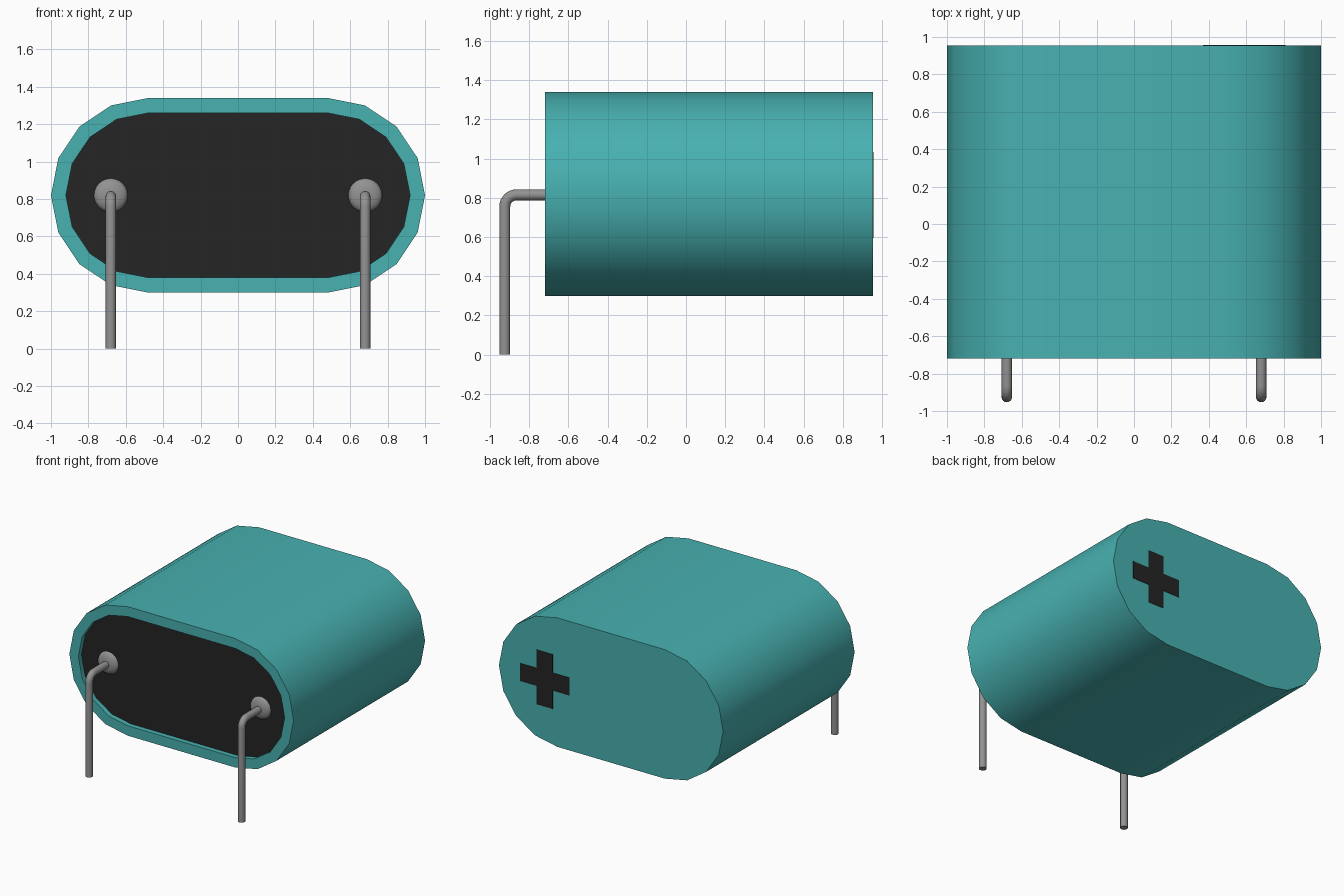
import bpy, bmesh
from math import pi, sin, cos, radians
from mathutils import Matrix, Vector

if "Cube" in bpy.data.objects:
    bpy.data.objects.remove(bpy.data.objects["Cube"])

CENTRE_Z, HALF_FLAT = 0.82, 0.48
FRONT, BACK, RECESS = -0.72, 0.955, 0.04
PIN_X = 0.68


def material(name, colour):
    mat = bpy.data.materials.new(name)
    mat.use_nodes = True
    mat.diffuse_color = (*colour, 1)
    mat.node_tree.nodes["Principled BSDF"].inputs["Base Color"].default_value = (*colour, 1)
    return mat


teal = material("teal sleeve", (0.065, 0.44, 0.44))
black = material("black", (0.018, 0.018, 0.018))
metal = material("grey metal", (0.29, 0.29, 0.29))


def finish(name, bm, mats, smooth=True):
    mesh = bpy.data.meshes.new(name)
    bmesh.ops.recalc_face_normals(bm, faces=bm.faces)
    bm.to_mesh(mesh)
    bm.free()
    obj = bpy.data.objects.new(name, mesh)
    bpy.context.collection.objects.link(obj)
    for mat in mats:
        mesh.materials.append(mat)
    if smooth:
        bpy.ops.object.select_all(action="DESELECT")
        obj.select_set(True)
        bpy.context.view_layer.objects.active = obj
        bpy.ops.object.shade_smooth_by_angle(angle=radians(35))
    return obj


def stadium(bm, radius, y, steps=8):
    """Ring of vertices: two half circles joined by flat top and bottom."""
    ring = []
    for side in (1, -1):
        for i in range(steps + 1):
            a = -pi / 2 + pi * i / steps
            ring.append(bm.verts.new((side * (HALF_FLAT + radius * cos(a)), y,
                                      CENTRE_Z + side * radius * sin(a))))
    return ring


def bridge(bm, a, b):
    n = len(a)
    for i in range(n):
        bm.faces.new((a[i], a[(i + 1) % n], b[(i + 1) % n], b[i]))


# Can: outer wall, front rim, recess wall and black sealing panel
bm = bmesh.new()
rings = [stadium(bm, 0.52, BACK), stadium(bm, 0.52, FRONT),
         stadium(bm, 0.44, FRONT), stadium(bm, 0.44, FRONT + RECESS)]
for first, second in zip(rings, rings[1:]):
    bridge(bm, first, second)
bm.faces.new(rings[0])
panel = bm.faces.new(rings[-1])
panel.material_index = 1
finish("can", bm, [teal, black])

# Plus mark on the back: thin plate extruded from a cross outline
bm = bmesh.new()
arm, half = 0.22, 0.072
corner = [(half, half), (half, arm), (-half, arm)]
outline = []
for turn in range(4):
    rot = Matrix.Rotation(turn * pi / 2, 2)
    outline += [rot @ Vector(p) for p in corner[:2]] + [rot @ Vector(corner[2])]
face = bm.faces.new([bm.verts.new((0.59 + p.x, BACK - 0.001, CENTRE_Z - 0.005 + p.y))
                     for p in outline])
extruded = bmesh.ops.extrude_face_region(bm, geom=[face])["geom"]
bmesh.ops.translate(bm, vec=(0, 0.004, 0),
                    verts=[v for v in extruded if isinstance(v, bmesh.types.BMVert)])
finish("plus_mark", bm, [black], smooth=False)


# Pins: bent wire with a shallow solder dome at the panel
def wire(name, x, radius=0.028, sides=16):
    bend, y_leg, z_top = 0.06, -0.925, 0.815
    path = [((FRONT + RECESS + 0.01, z_top), 0)]
    for i in range(9):
        a = pi / 2 * i / 8
        path.append(((y_leg + bend - bend * sin(a), z_top - bend + bend * cos(a)), a))
    path.append(((y_leg, 0), pi / 2))
    bm = bmesh.new()
    loops = []
    for (y, z), a in path:
        loop = []
        for k in range(sides):
            t = 2 * pi * k / sides
            out = radius * cos(t)
            loop.append(bm.verts.new((x + radius * sin(t), y - out * sin(a),
                                      z + out * cos(a))))
        loops.append(loop)
    for first, second in zip(loops, loops[1:]):
        bridge(bm, first, second)
    bm.faces.new(loops[0])
    bm.faces.new(loops[-1])
    finish(name, bm, [metal])


def dome(name, x, radius=0.09, height=0.035, sides=24):
    bm = bmesh.new()
    loops = []
    for i in range(5):
        a = pi / 2 * i / 5
        loops.append([bm.verts.new((x + radius * cos(a) * cos(2 * pi * k / sides),
                                    FRONT + RECESS - height * sin(a),
                                    CENTRE_Z + radius * cos(a) * sin(2 * pi * k / sides)))
                      for k in range(sides)])
    for first, second in zip(loops, loops[1:]):
        bridge(bm, first, second)
    bm.faces.new(loops[-1])
    finish(name, bm, [metal])


for label, side in (("left", 1), ("right", -1)):
    wire(label + "_pin", side * PIN_X)
    dome(label + "_solder_dome", side * PIN_X)
